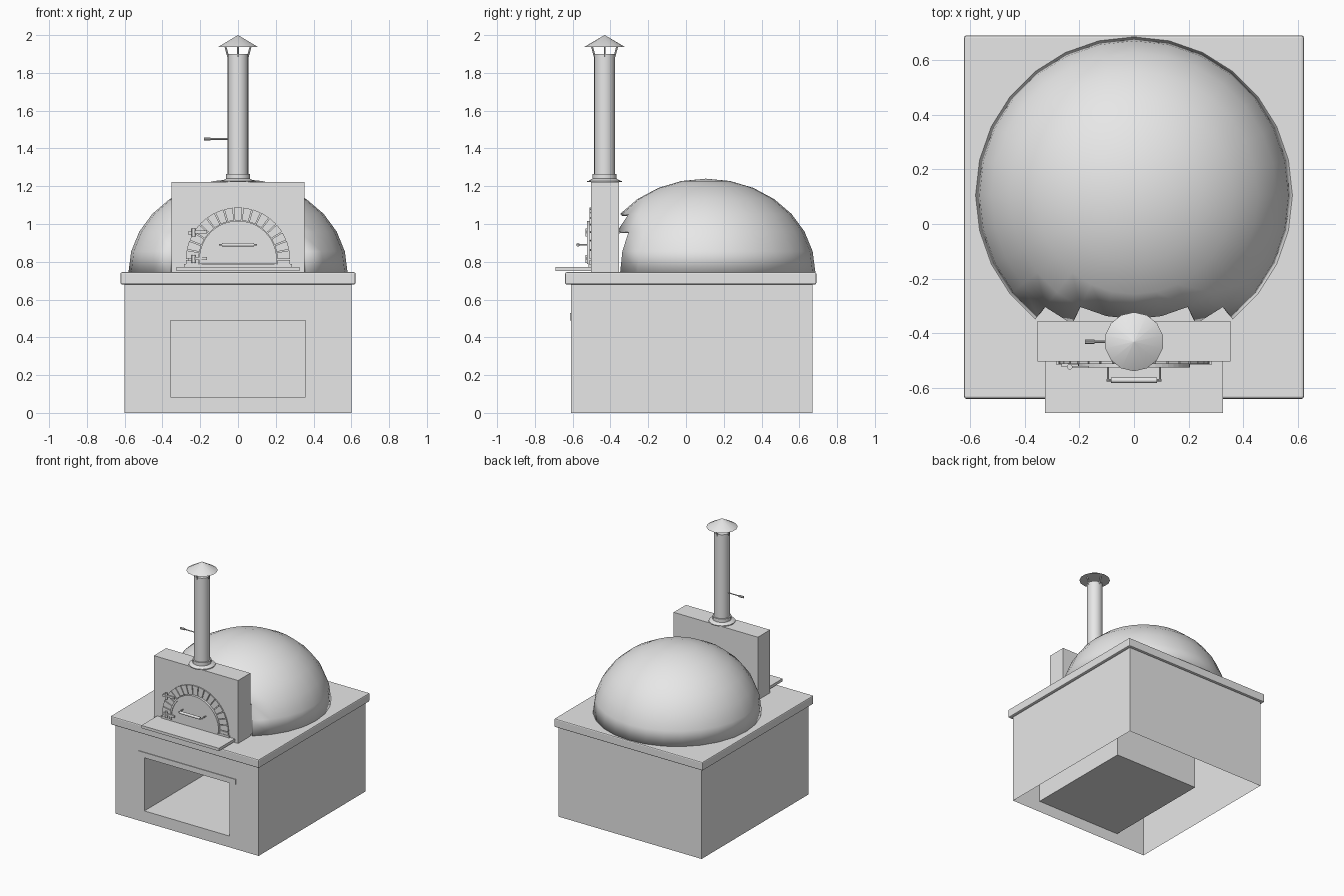
import bpy, bmesh, math
from mathutils import Vector

if bpy.data.objects.get("Cube"):
    bpy.data.objects.remove(bpy.data.objects["Cube"], do_unlink=True)

GREY = (0.8, 0.8, 0.8, 1.0)
mat = bpy.data.materials.new("plain_grey")
mat.use_nodes = True
mat.diffuse_color = GREY
mat.node_tree.nodes["Principled BSDF"].inputs["Base Color"].default_value = GREY


def finish(name, bm, smooth=False, recalc=True):
    if recalc:
        bmesh.ops.recalc_face_normals(bm, faces=bm.faces[:])
    mesh = bpy.data.meshes.new(name)
    bm.to_mesh(mesh)
    bm.free()
    mesh.materials.append(mat)
    ob = bpy.data.objects.new(name, mesh)
    bpy.context.scene.collection.objects.link(ob)
    if smooth:
        bpy.ops.object.select_all(action='DESELECT')
        ob.select_set(True)
        bpy.context.view_layer.objects.active = ob
        bpy.ops.object.shade_smooth_by_angle(angle=math.radians(35))
    return ob


def box(name, x0, x1, y0, y1, z0, z1, bevel=0):
    bm = bmesh.new()
    bmesh.ops.create_cube(bm, size=1)
    for v in bm.verts:
        v.co = Vector(((x0 + x1) / 2 + v.co.x * (x1 - x0),
                       (y0 + y1) / 2 + v.co.y * (y1 - y0),
                       (z0 + z1) / 2 + v.co.z * (z1 - z0)))
    if bevel:
        bmesh.ops.bevel(bm, geom=bm.edges[:], offset=bevel, segments=2, affect='EDGES', profile=0.5)
    return finish(name, bm)


def prism(bm, points, y0, y1):
    """Extrude an outline in x and z from y0 to y1."""
    face = bm.faces.new([bm.verts.new((x, y0, z)) for x, z in points])
    ext = bmesh.ops.extrude_face_region(bm, geom=[face])
    for v in ext["geom"]:
        if isinstance(v, bmesh.types.BMVert):
            v.co.y = y1


def rod(name, a, b, r0, r1=None, sides=16):
    """Cylinder or cone between two points."""
    a, b = Vector(a), Vector(b)
    bm = bmesh.new()
    bmesh.ops.create_cone(bm, cap_ends=True, segments=sides, radius1=r0,
                          radius2=r0 if r1 is None else r1, depth=(b - a).length)
    rot = (b - a).to_track_quat('Z', 'Y')
    for v in bm.verts:
        v.co = rot @ v.co + (a + b) / 2
    return finish(name, bm, True)


def arc(r, z, start=0, end=math.pi, n=24):
    angles = [start + (end - start) * i / n for i in range(n + 1)]
    return [(r * math.cos(t), z + r * math.sin(t)) for t in angles]


# Hollow base, open underneath, with a wood store recess in the front
bm = bmesh.new()
rings = []
for x, y, z0, z1 in [(0.6, 0.67, 0, 0.685), (0.6, -0.61, 0, 0.685),
                     (0.357, -0.61, 0.085, 0.49), (0.357, 0.245, 0.085, 0.49)]:
    rings.append([bm.verts.new(p) for p in
                  [(-x, y, z0), (x, y, z0), (x, y, z1), (-x, y, z1)]])
for k in range(3):
    for i in range(4):
        if k == 0 and i == 0:
            continue
        j = (i + 1) % 4
        bm.faces.new((rings[k][i], rings[k][j], rings[k + 1][j], rings[k + 1][i]))
bm.faces.new(rings[0])
bm.faces.new(rings[3])
finish("base", bm)
box("store_lintel", -0.41, 0.41, -0.615, -0.605, 0.49, 0.53)

# Worktop, front wall and hearth shelf
box("worktop", -0.622, 0.622, -0.64, 0.69, 0.68, 0.745, bevel=0.008)
box("front_wall", -0.353, 0.353, -0.503, -0.356, 0.74, 1.222)
box("hearth_shelf", -0.325, 0.325, -0.692, -0.49, 0.752, 0.773)
box("hearth_sill", -0.285, 0.285, -0.515, -0.5, 0.773, 0.788)

# Dome shell, with the faces behind the front wall left out
bm = bmesh.new()
SEGS, ROWS = 28, 7
bmesh.ops.create_uvsphere(bm, u_segments=SEGS, v_segments=2 * ROWS, radius=1)
for v in bm.verts:
    v.co = Vector((v.co.x * 0.58, 0.105 + v.co.y * 0.58, 0.745 + v.co.z * 0.495))
gone = [f for f in bm.faces if f.calc_center_median().z < 0.745
        or min(v.co.y for v in f.verts) < -0.37]
bmesh.ops.delete(bm, geom=gone, context='FACES')
dome = finish("dome", bm, True, recalc=False)
shell = dome.modifiers.new("shell", 'SOLIDIFY')
shell.thickness = 0.015
shell.offset = -1

# Brick arch
bm = bmesh.new()
BRICKS, ARCH_Z = 17, 0.812
step = math.pi / BRICKS
for i in range(BRICKS):
    a, b = (i + 0.06) * step, (i + 0.94) * step
    prism(bm, arc(0.276, ARCH_Z, a, b, 1) + arc(0.208, ARCH_Z, b, a, 1), -0.512, -0.5)
for s in (-1, 1):
    prism(bm, [(s * 0.208, 0.788), (s * 0.276, 0.788), (s * 0.276, 0.809), (s * 0.208, 0.809)],
          -0.512, -0.5)
finish("brick_arch", bm)

# Door and its frame
bm = bmesh.new()
prism(bm, [(0.192, 0.79)] + arc(0.192, ARCH_Z) + [(-0.192, 0.79)], -0.52, -0.5)
finish("door", bm)
bm = bmesh.new()
prism(bm, [(0.205, 0.788)] + arc(0.205, ARCH_Z) + [(-0.205, 0.788), (-0.192, 0.788)]
      + arc(0.192, ARCH_Z, math.pi, 0) + [(0.192, 0.788)], -0.525, -0.5)
finish("door_frame", bm)

# Door handle
HY, HZ = -0.572, 0.89
rod("handle_grip", (-0.085, HY, HZ), (0.085, HY, HZ), 0.01)
rod("handle_bar", (-0.1, HY, HZ), (0.1, HY, HZ), 0.004, sides=8)
for side, s in (("left", 1), ("right", -1)):
    rod(side + "_handle_post", (s * 0.095, HY, HZ), (s * 0.095, -0.515, HZ), 0.004, sides=8)

# Hinges
for name, z in (("upper", 0.955), ("lower", 0.815)):
    rod(name + "_hinge_pin", (-0.235, -0.523, z - 0.022), (-0.235, -0.523, z + 0.022), 0.01, sides=12)
    box(name + "_hinge_strap", -0.235, -0.165, -0.528, -0.519, z - 0.006, z + 0.01)
    box(name + "_hinge_plate", -0.265, -0.235, -0.523, -0.51, z - 0.01, z + 0.006)

# Chimney pipe with flange, collar and conical rain cap
CY = -0.431
rod("chimney_pipe", (0, CY, 1.222), (0, CY, 1.9), 0.055, sides=20)
rod("chimney_flange", (0, CY, 1.222), (0, CY, 1.228), 0.092, sides=20)
rod("chimney_flare", (0, CY, 1.228), (0, CY, 1.24), 0.085, 0.064, sides=20)
rod("chimney_collar", (0, CY, 1.235), (0, CY, 1.265), 0.064, sides=20)
rod("chimney_cap", (0, CY, 1.937), (0, CY, 2.0), 0.108, 0.001, sides=14)
for i in range(4):
    c, s = math.cos(i * math.pi / 2), math.sin(i * math.pi / 2)
    rod("cap_strut_%d" % (i + 1), (c * 0.052, CY + s * 0.052, 1.885),
        (c * 0.068, CY + s * 0.068, 1.945), 0.005, sides=6)

# Damper lever
rod("damper_rod", (-0.15, CY, 1.45), (-0.05, CY, 1.45), 0.004, sides=8)
rod("damper_grip", (-0.18, CY, 1.45), (-0.145, CY, 1.45), 0.008, sides=10)
